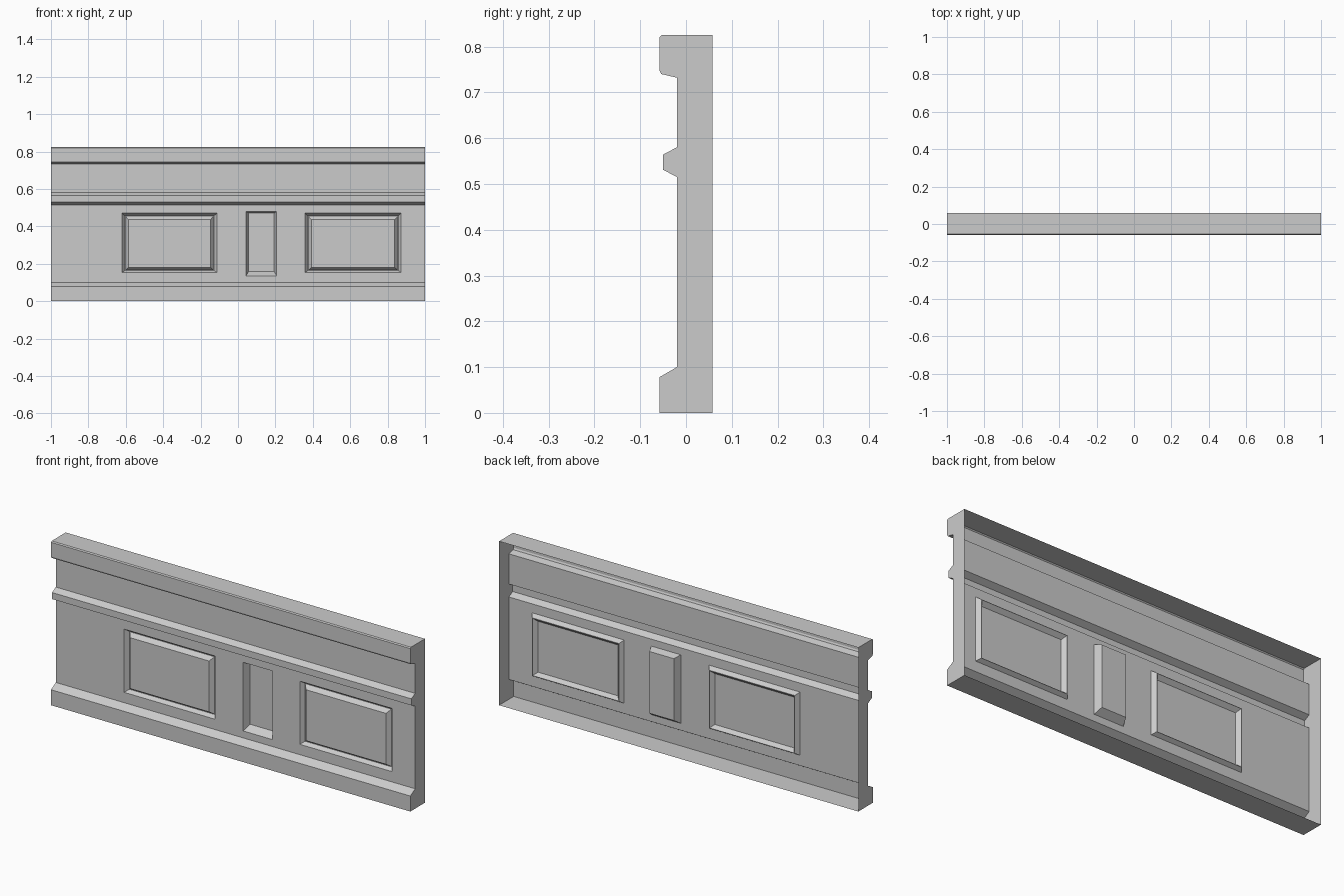
import bpy

cube = bpy.data.objects.get("Cube")
if cube:
    bpy.data.objects.remove(cube, do_unlink=True)

# One plain grey
grey = bpy.data.materials.new("plain grey")
grey.use_nodes = True
colour = (0.6, 0.6, 0.6, 1)
grey.diffuse_color = colour
grey.node_tree.nodes["Principled BSDF"].inputs["Base Color"].default_value = colour

BACK, WALL = 0.058, -0.02
LOW, HIGH = 0.1, 0.515


def make_object(name, verts, faces):
    mesh = bpy.data.meshes.new(name)
    mesh.from_pydata(verts, [], faces)
    mesh.materials.append(grey)
    obj = bpy.data.objects.new(name, mesh)
    bpy.context.collection.objects.link(obj)
    return obj


def sweep(name, profile):
    """Run a (y, z) profile along the full length of the wall."""
    verts = [(x, y, z) for y, z in profile for x in (-1, 1)]
    faces = [(2 * i, 2 * i + 1, 2 * i + 3, 2 * i + 2) for i in range(len(profile) - 1)]
    return make_object(name, verts, faces)


def stepped_panel(name, rect, steps):
    """Nested rectangles, each (side, bottom, top inset, depth), joined by slopes."""
    x0, x1, z0, z1 = rect
    verts, faces = [], []
    for side, bottom, top, depth in steps:
        a, b, c, d = x0 + side, x1 - side, z0 + bottom, z1 - top
        y = WALL + depth
        verts += [(a, y, c), (b, y, c), (b, y, d), (a, y, d)]
    for r in range(len(steps) - 1):
        for k in range(4):
            n = (k + 1) % 4
            faces.append((4 * r + k, 4 * r + n, 4 * r + 4 + n, 4 * r + 4 + k))
    last = 4 * (len(steps) - 1)
    faces.append(tuple(range(last, last + 4)))
    return make_object(name, verts, faces)


# Moulding profiles of the open-backed shell
skirting = [(BACK, 0), (-0.058, 0), (-0.058, 0.078), (WALL, LOW)]
upper = [(WALL, HIGH), (-0.05, 0.531), (-0.05, 0.564), (WALL, 0.58),
         (WALL, 0.732), (-0.054, 0.74), (-0.058, 0.748), (-0.058, 0.82),
         (-0.053, 0.825), (BACK, 0.825)]
sweep("skirting_board", skirting)
sweep("upper_mouldings", upper)

# End caps follow the whole profile
outline = skirting + upper
for name, x in (("left_end", 1), ("right_end", -1)):
    loop = [(x, y, z) for y, z in outline[::-x]]
    make_object(name, loop, [tuple(range(len(loop)))])

# Raised fields in a sloped groove, and a deep niche between them
groove = [(0, 0, 0, 0), (0.015, 0.012, 0.014, 0.02),
          (0.018, 0.014, 0.016, 0.02), (0.034, 0.028, 0.034, 0)]
recess = [(0, 0, 0, 0), (0.014, 0.024, 0.01, 0.035)]
openings = [
    ("right_panel", (-0.62, -0.113, 0.152, 0.47), groove),
    ("centre_niche", (0.043, 0.207, 0.135, 0.48), recess),
    ("left_panel", (0.358, 0.872, 0.152, 0.47), groove),
]
for opening in openings:
    stepped_panel(*opening)

# Flat wall around the openings, column by column
cells, start = [], -1
for _, (x0, x1, z0, z1), _ in openings:
    cells += [(start, x0, LOW, HIGH), (x0, x1, LOW, z0), (x0, x1, z1, HIGH)]
    start = x1
cells.append((start, 1, LOW, HIGH))
verts = [(x, WALL, z) for a, b, c, d in cells
         for x, z in ((a, c), (b, c), (b, d), (a, d))]
make_object("flat_wall", verts,
            [tuple(range(i, i + 4)) for i in range(0, len(verts), 4)])
